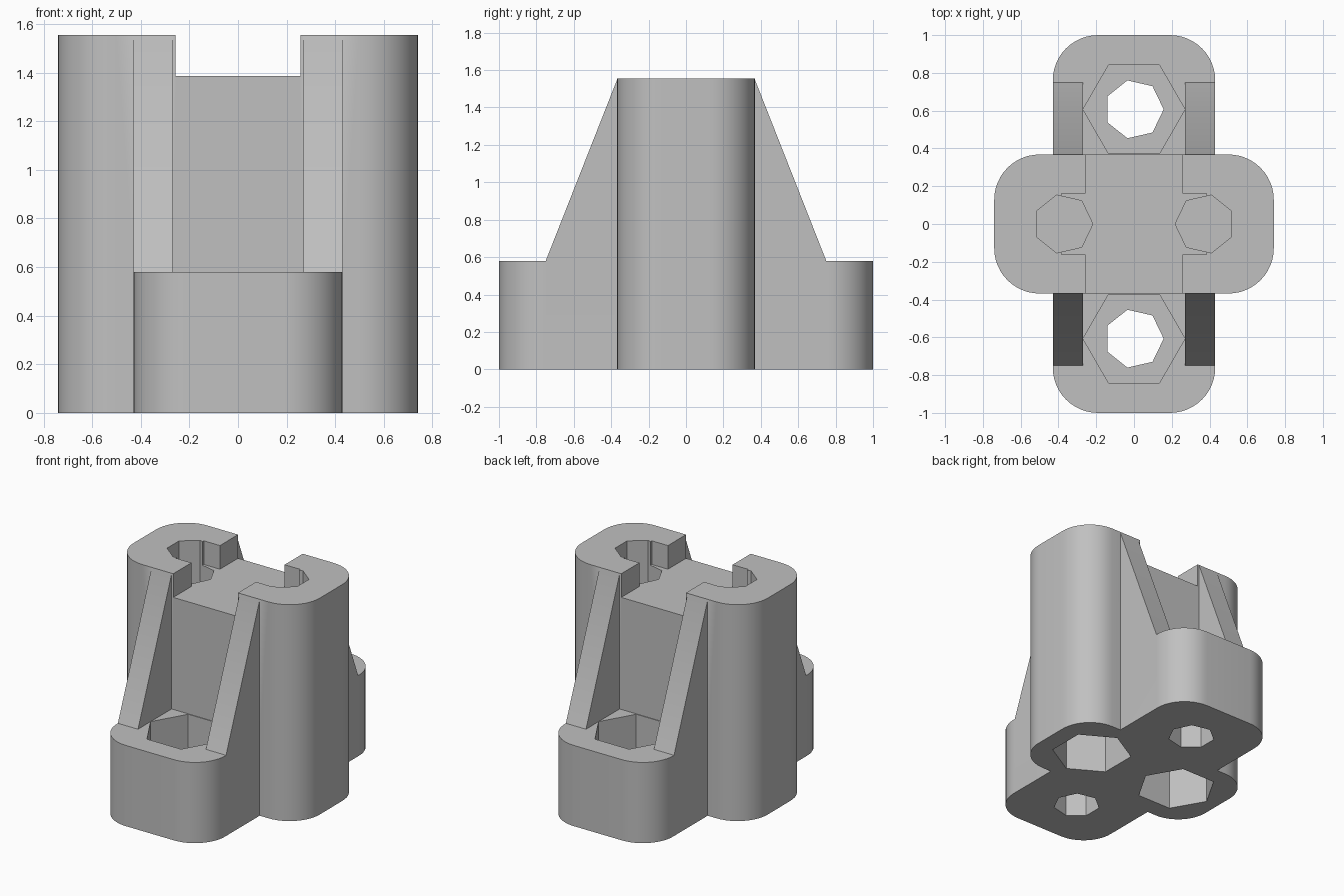
import bpy
import bmesh
from math import cos, sin, pi, radians
from mathutils import Vector

cube = bpy.data.objects.get("Cube")
if cube:
    bpy.data.objects.remove(cube, do_unlink=True)

grey = bpy.data.materials.new("plain_grey")
grey.use_nodes = True
colour = (0.53, 0.53, 0.53, 1)
grey.diffuse_color = colour
grey.node_tree.nodes["Principled BSDF"].inputs["Base Color"].default_value = colour

TOP, LEDGE, NOTCH = 1.555, 0.58, 1.385


def prism(name, outline, offset):
    """Extrude a closed outline of 3D points along an offset."""
    bm = bmesh.new()
    face = bm.faces.new([bm.verts.new(p) for p in outline])
    extruded = bmesh.ops.extrude_face_region(bm, geom=[face], use_keep_orig=True)
    moved = [v for v in extruded["geom"] if isinstance(v, bmesh.types.BMVert)]
    bmesh.ops.translate(bm, verts=moved, vec=Vector(offset))
    bmesh.ops.recalc_face_normals(bm, faces=bm.faces)
    mesh = bpy.data.meshes.new(name)
    bm.to_mesh(mesh)
    bm.free()
    mesh.materials.append(grey)
    obj = bpy.data.objects.new(name, mesh)
    bpy.context.collection.objects.link(obj)
    return obj


def rounded_block(name, hx, hy, height, r=0.24, steps=12):
    pts = []
    for i, (sx, sy) in enumerate([(1, 1), (-1, 1), (-1, -1), (1, -1)]):
        for k in range(steps + 1):
            a = (i + k / steps) * pi / 2
            pts.append((sx * (hx - r) + r * cos(a), sy * (hy - r) + r * sin(a), 0))
    return prism(name, pts, (0, 0, height))


def hole(name, sides, r, x, y, z0, z1, turn=0):
    pts = [(x + r * cos(turn + 2 * pi * k / sides),
            y + r * sin(turn + 2 * pi * k / sides), z0) for k in range(sides)]
    return prism(name, pts, (0, 0, z1 - z0))


def box(name, hx, hy, z0, z1):
    pts = [(-hx, -hy, z0), (hx, -hy, z0), (hx, hy, z0), (-hx, hy, z0)]
    return prism(name, pts, (0, 0, z1 - z0))


def combine(target, other, operation):
    """Apply an exact boolean and discard the helper."""
    other.hide_render = True
    mod = target.modifiers.new("join", "BOOLEAN")
    mod.operation, mod.solver, mod.object = operation, "EXACT", other
    bpy.ops.object.select_all(action="DESELECT")
    target.select_set(True)
    bpy.context.view_layer.objects.active = target
    bpy.ops.object.modifier_apply(modifier=mod.name)
    bpy.data.objects.remove(other, do_unlink=True)


# Tall tower crossed by a low base
body = rounded_block("bracket_body", 0.74, 0.368, TOP)
combine(body, rounded_block("base", 0.43, 1.0, LEDGE), "UNION")

# Four sloping ribs that brace the tower
for sx in (-1, 1):
    for sy in (-1, 1):
        profile = [(0.2, 0.3), (0.75, 0.3), (0.75, LEDGE), (0.368, 1.55), (0.2, 1.55)]
        rib = prism("rib", [(sx * 0.27, sy * y, z) for y, z in profile],
                    (sx * 0.16, 0, 0))
        combine(body, rib, "UNION")

# Notch across the top, with a narrower slot reaching into both ends
combine(body, box("notch", 0.257, 0.6, NOTCH, 1.8), "DIFFERENCE")
combine(body, box("slot", 0.385, 0.162, NOTCH, 1.8), "DIFFERENCE")

# Base: bolt holes right through, with nut pockets from above
for sy in (-1, 1):
    combine(body, hole("bolt_hole", 7, 0.157, 0, sy * 0.607, -0.2, 0.5), "DIFFERENCE")
    combine(body, hole("nut_pocket", 6, 0.27, 0, sy * 0.607, 0.25, 0.8), "DIFFERENCE")

# Tower: blind bolt holes from above, nut pockets from below
for sx in (-1, 1):
    inward = 0 if sx < 0 else pi
    combine(body, hole("bolt_hole", 7, 0.157, sx * 0.375, 0, 0.5, 1.8, inward), "DIFFERENCE")
    combine(body, hole("nut_pocket", 6, 0.27, sx * 0.375, 0, -0.2, 0.46,
                       0 if sx < 0 else pi / 6), "DIFFERENCE")

body.select_set(True)
bpy.context.view_layer.objects.active = body
bpy.ops.object.shade_smooth_by_angle(angle=radians(30))
